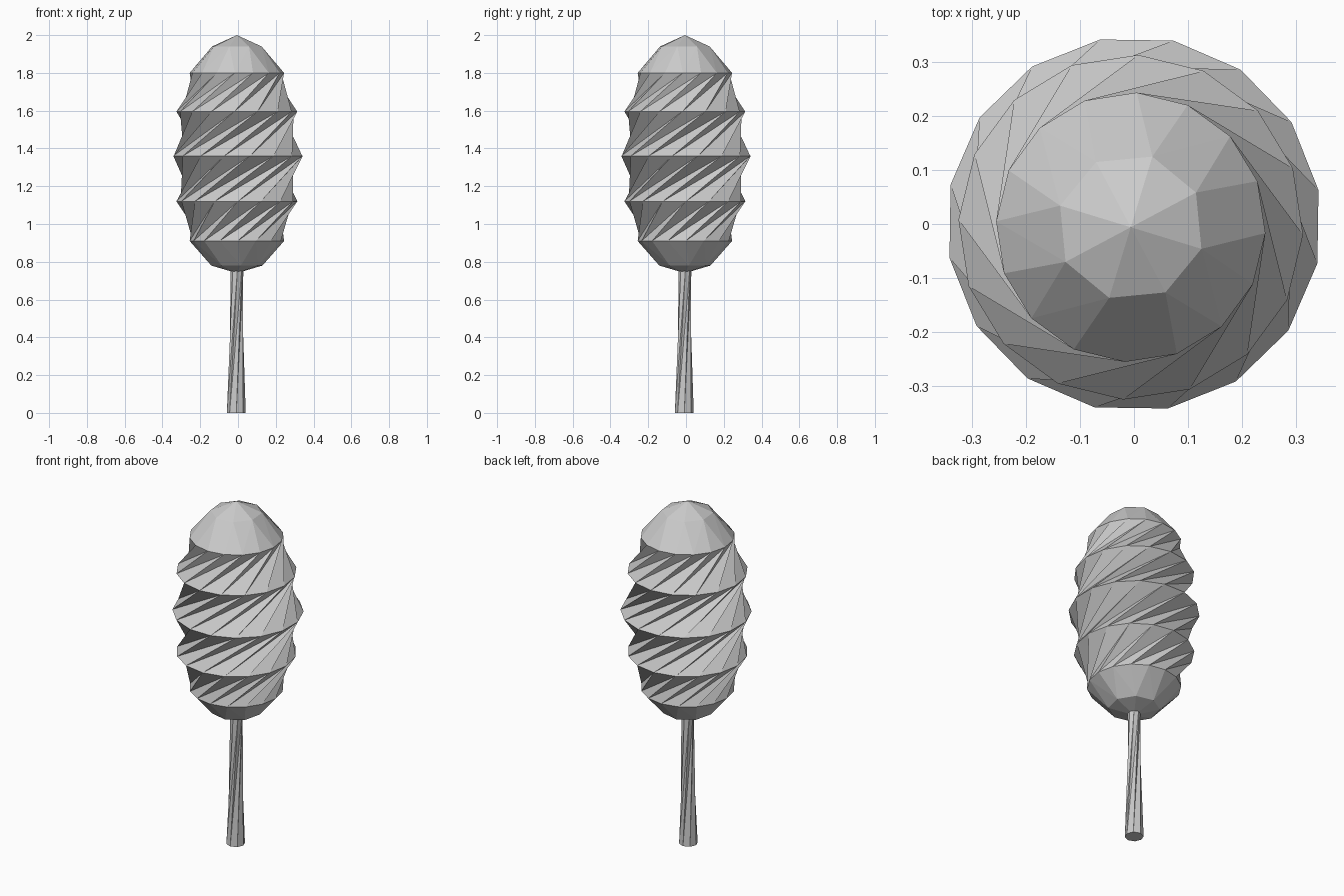
import bpy, bmesh
from math import sin, cos, radians

if "Cube" in bpy.data.objects:
    bpy.data.objects.remove(bpy.data.objects["Cube"], do_unlink=True)

AXIS = -0.006   # the axis sits slightly off the bounding box centre
SIDES = 16

grey = bpy.data.materials.new("plain grey")
grey.use_nodes = True
colour = (0.6, 0.6, 0.6, 1)
grey.diffuse_color = colour
grey.node_tree.nodes["Principled BSDF"].inputs["Base Color"].default_value = colour


def ring(bm, r, z, turn, n, off=AXIS):
    angles = [radians(turn + 360 * i / n) for i in range(n)]
    return [bm.verts.new((off + r * cos(a), off + r * sin(a), z)) for a in angles]


def twisted_band(bm, low, high):
    """Join equal rings; the long diagonal makes the deep twisted folds."""
    n = len(low)
    for i in range(n):
        j = (i + 1) % n
        bm.faces.new((low[i], low[j], high[j]))
        bm.faces.new((low[i], high[j], high[i]))


def cap(bm, rim, inner, pole):
    """Close a rim with a ring of half as many points and a pole."""
    n = len(inner)
    for i in range(n):
        j = (i + 1) % n
        a, b, c = rim[2 * i], rim[2 * i + 1], rim[(2 * i + 2) % len(rim)]
        bm.faces.new((inner[i], a, b))
        bm.faces.new((inner[i], b, inner[j]))
        bm.faces.new((inner[j], b, c))
        bm.faces.new((inner[i], inner[j], pole))


def finish(bm, name):
    bmesh.ops.recalc_face_normals(bm, faces=bm.faces)
    mesh = bpy.data.meshes.new(name)
    bm.to_mesh(mesh)
    bm.free()
    mesh.materials.append(grey)
    bpy.context.collection.objects.link(bpy.data.objects.new(name, mesh))


# Twisted body: radius, height, turn in degrees
PROFILE = [(0.25, 0.91, -89), (0.32, 1.12, -44), (0.348, 1.36, 10.4),
           (0.32, 1.595, 65), (0.25, 1.80, 110)]
bm = bmesh.new()
rings = [ring(bm, r, z, t, SIDES, 0 if z == 1.36 else AXIS) for r, z, t in PROFILE]
for low, high in zip(rings, rings[1:]):
    twisted_band(bm, low, high)

# Rounded ends
for rim, z_in, z_pole, turn in ((rings[-1], 1.94, 2.0, 118), (rings[0], 0.78, 0.74, -81)):
    inner = ring(bm, 0.137, z_in, turn, SIDES // 2)
    cap(bm, rim, inner, bm.verts.new((AXIS, AXIS, z_pole)))
finish(bm, "twisted_body")

# Tapered, gently twisted stick
bm = bmesh.new()
base = ring(bm, 0.05, 0.0, 0, 8, -0.009)
top = ring(bm, 0.034, 0.76, 50, 8, -0.006)
twisted_band(bm, base, top)
bm.faces.new(base)
bm.faces.new(top)
finish(bm, "stick")
